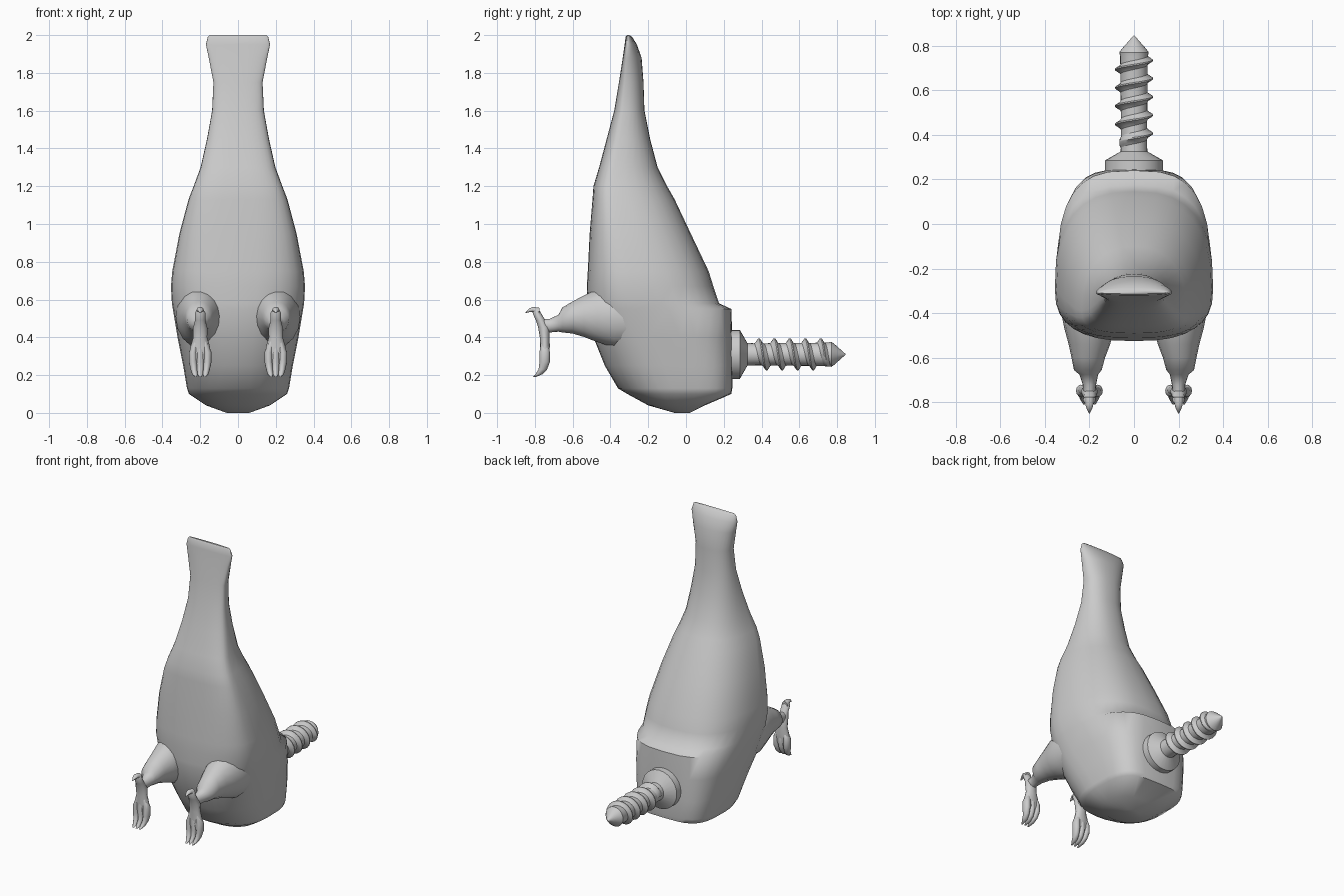
import bpy, bmesh
from math import sin, cos, pi, radians


def make(name, rings, angle=60, caps=True, mirror=False, closed=True):
    """Skin a list of point rings into one smooth-shaded object."""
    bm = bmesh.new()
    vs = [[bm.verts.new(p) for p in r] for r in rings]
    n = len(rings[0])
    for a, b in zip(vs, vs[1:]):
        for i in range(n if closed else n - 1):
            j = (i + 1) % n
            bm.faces.new((a[i], a[j], b[j], b[i]))
    if caps:
        bm.faces.new(vs[0])
        bm.faces.new(vs[-1])
    bmesh.ops.recalc_face_normals(bm, faces=bm.faces)
    me = bpy.data.meshes.new(name)
    bm.to_mesh(me)
    bm.free()
    ob = bpy.data.objects.new(name, me)
    bpy.context.collection.objects.link(ob)
    if mirror:
        ob.modifiers.new("mirror", "MIRROR").use_mirror_merge = False
    bpy.ops.object.select_all(action="DESELECT")
    ob.select_set(True)
    bpy.context.view_layer.objects.active = ob
    bpy.ops.object.shade_smooth_by_angle(angle=radians(angle))
    return ob


def power(v, e):
    return (abs(v) ** (2 / e)) * (1 if v >= 0 else -1)


def body_ring(z, w, front, mid, back, ef, eb, n=32):
    """Horizontal section: separate squareness for the front and back halves."""
    pts = []
    for i in range(n):
        a = 2 * pi * i / n
        s, c = sin(a), cos(a)
        e, d = (eb, back - mid) if s >= 0 else (ef, mid - front)
        pts.append((w * power(c, e), mid + d * power(s, e), z))
    return pts


def ring_y(y, cx, cz, rx, rz, n=16):
    return [(cx + rx * cos(2 * pi * i / n), y, cz + rz * sin(2 * pi * i / n)) for i in range(n)]


def ring_z(z, cx, cy, rx, ry, n=12):
    return [(cx + rx * cos(2 * pi * i / n), cy + ry * sin(2 * pi * i / n), z) for i in range(n)]


# Body: plump base, flat mounting patch at the back, flared flat tail at the top
body = [
    (0.00, 0.06, -0.06, -0.02, 0.02, 2, 2),
    (0.04, 0.17, -0.20, -0.05, 0.10, 2.2, 2.5),
    (0.10, 0.26, -0.31, -0.05, 0.24, 2.3, 3.6),
    (0.13, 0.27, -0.36, -0.07, 0.245, 2.3, 3.8),
    (0.25, 0.29, -0.43, -0.12, 0.245, 2.3, 3.8),
    (0.40, 0.32, -0.49, -0.20, 0.245, 2.4, 3.4),
    (0.55, 0.345, -0.52, -0.26, 0.24, 2.5, 3.0),
    (0.58, 0.35, -0.52, -0.27, 0.175, 2.5, 2.8),
    (0.67, 0.355, -0.525, -0.29, 0.145, 2.6, 2.6),
    (0.75, 0.348, -0.52, -0.30, 0.12, 2.7, 2.5),
    (0.95, 0.31, -0.51, -0.34, 0.025, 2.9, 2.4),
    (1.13, 0.262, -0.495, -0.38, -0.06, 2.9, 2.3),
    (1.20, 0.235, -0.49, -0.39, -0.10, 2.8, 2.3),
    (1.30, 0.198, -0.46, -0.38, -0.15, 2.7, 2.3),
    (1.45, 0.164, -0.42, -0.35, -0.19, 2.6, 2.3),
    (1.60, 0.137, -0.38, -0.33, -0.22, 2.6, 2.3),
    (1.75, 0.13, -0.355, -0.32, -0.225, 2.6, 2.3),
    (1.88, 0.155, -0.335, -0.315, -0.235, 2.6, 2.2),
    (1.95, 0.17, -0.325, -0.31, -0.26, 2.6, 2.2),
    (1.99, 0.16, -0.32, -0.31, -0.285, 2.5, 2.2),
    (2.00, 0.15, -0.313, -0.308, -0.30, 2.5, 2.2),
]
make("body", [body_ring(*r) for r in body], 55)

# Thighs and shanks
leg = [
    (-0.25, 0.20, 0.50, 0.12, 0.15),
    (-0.38, 0.20, 0.51, 0.13, 0.165),
    (-0.47, 0.20, 0.515, 0.112, 0.14),
    (-0.54, 0.20, 0.512, 0.093, 0.11),
    (-0.60, 0.205, 0.505, 0.075, 0.085),
    (-0.655, 0.207, 0.492, 0.062, 0.066),
    (-0.675, 0.203, 0.475, 0.042, 0.045),
    (-0.72, 0.20, 0.462, 0.03, 0.036),
    (-0.765, 0.20, 0.46, 0.026, 0.036),
]
make("legs", [ring_y(*r) for r in leg], 70, mirror=True)

# Feet: hanging palm, hooked rear claw and three toes
palm = [
    (0.555, 0.20, -0.795, 0.012, 0.012),
    (0.53, 0.20, -0.79, 0.028, 0.022),
    (0.49, 0.20, -0.77, 0.027, 0.025),
    (0.45, 0.20, -0.752, 0.038, 0.03),
    (0.40, 0.20, -0.748, 0.037, 0.026),
    (0.35, 0.20, -0.747, 0.052, 0.026),
    (0.30, 0.20, -0.747, 0.056, 0.022),
    (0.26, 0.20, -0.75, 0.045, 0.014),
]
make("feet", [ring_z(*r) for r in palm], 70, mirror=True)
claw = [(-0.775, 0.20, 0.53, 0.022, 0.026), (-0.81, 0.20, 0.548, 0.018, 0.013),
        (-0.83, 0.20, 0.543, 0.012, 0.01), (-0.85, 0.20, 0.53, 0.002, 0.002)]
make("rear_claws", [ring_y(*r) for r in claw], 70, mirror=True)
for name, off in (("inner", -1), ("middle", 0), ("outer", 1)):
    toe = [(z, 0.20 + off * d, y, r, 1.25 * r) for z, d, y, r in (
        (0.38, 0.022, -0.75, 0.014), (0.32, 0.038, -0.748, 0.022), (0.27, 0.038, -0.748, 0.022),
        (0.23, 0.033, -0.758, 0.018), (0.205, 0.028, -0.778, 0.015), (0.19, 0.024, -0.803, 0.006))]
    make(name + "_toes", [ring_z(*r) for r in toe], 70, mirror=True)

# Screw collar and core
SZ = 0.31
core = [(0.22, 0.13), (0.285, 0.13), (0.325, 0.06), (0.37, 0.058), (0.75, 0.062),
        (0.77, 0.066), (0.785, 0.055), (0.845, 0.002)]
make("screw", [ring_y(y, 0, SZ, r, r, 24) for y, r in core], 35)

# Right-handed screw thread
N, PITCH, TURNS = 24, 0.082, 4.75
thread = []
for k in range(int(N * TURNS) + 1):
    t = 2 * pi * k / N
    y = 0.365 + PITCH * k / N
    fade = min(1, k / 6, (N * TURNS - k) / 6)
    thread.append([(-r * cos(t), y + d, SZ + r * sin(t)) for d, r in (
        (-0.034, 0.054), (-0.016, 0.064), (-0.003, 0.064 + 0.021 * fade),
        (0.003, 0.064 + 0.021 * fade), (0.016, 0.064), (0.034, 0.054))])
make("screw_thread", thread, 50)
